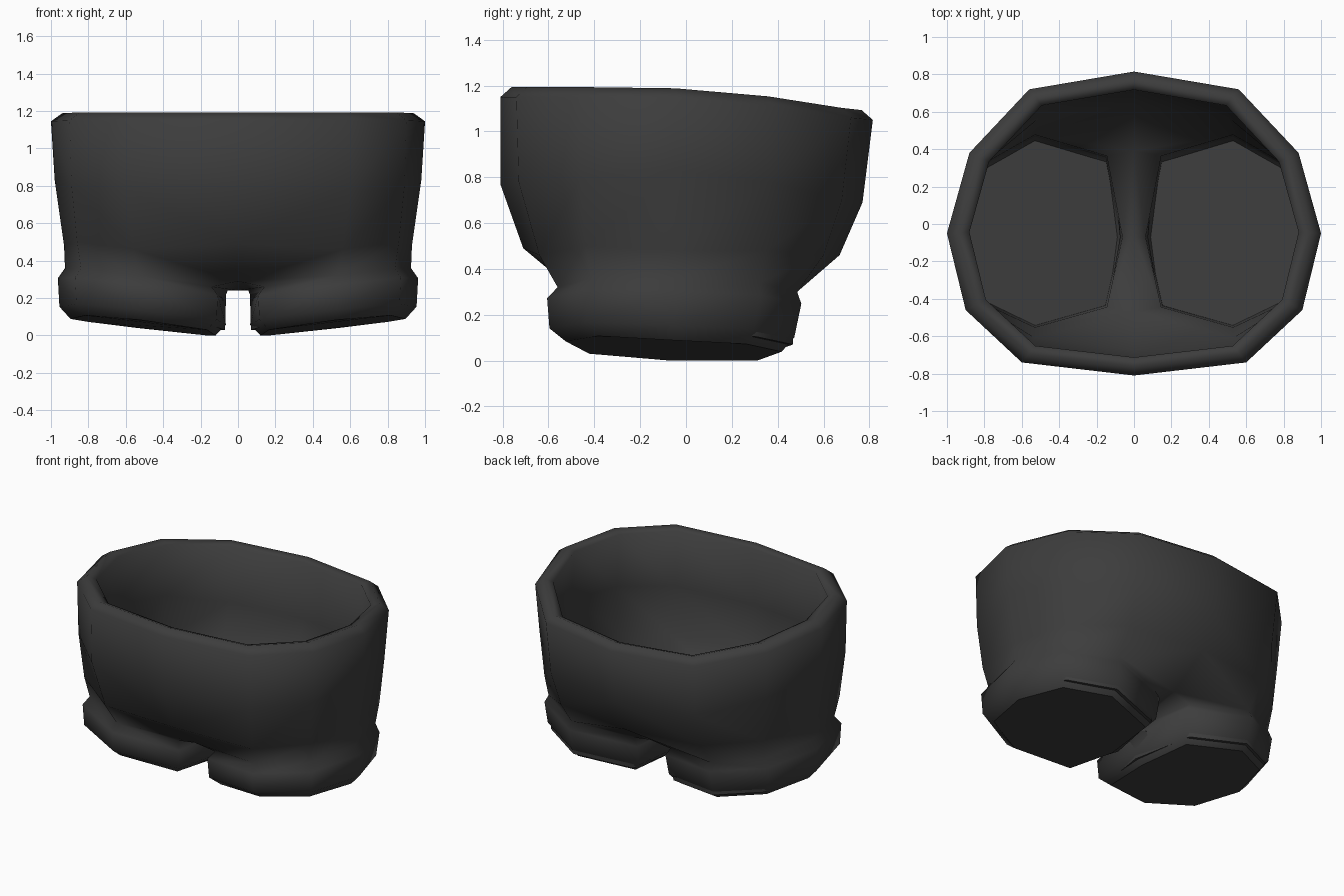
import bpy, bmesh

if "Cube" in bpy.data.objects:
    bpy.data.objects.remove(bpy.data.objects["Cube"])

# Half-ring profiles, from back centre round the right side to front centre
EDGE = [(0, .815, 1.05), (.56, .72, 1.06), (.88, .38, 1.11), (1, -.05, 1.145),
        (.90, -.46, 1.15), (.60, -.74, 1.15), (0, -.81, 1.15)]
MID = [(0, .77, .69), (.55, .68, .70), (.86, .36, .78), (.98, -.05, .83),
       (.89, -.46, .80), (.60, -.73, .78), (0, -.81, .77)]
LOW = [(0, .67, .46), (.53, .60, .46), (.83, .35, .48), (.93, -.05, .48),
       (.86, -.44, .50), (.56, -.64, .46), (0, -.71, .49)]
# Leg opening: five outer points then three along the inner thigh
NECK = [(.53, .485, .30), (.82, .32, .34), (.925, -.05, .36), (.84, -.41, .36),
        (.53, -.56, .32), (.14, -.45, .26), (.055, -.07, .24), (.14, .37, .25)]
CROTCH = [(0, -.47, .29), (0, -.07, .24), (0, .39, .28)]   # front to back
LEG = (.5, -.05)


def scaled(ring, s, dz=0.0, centre=(0, 0)):
    cx, cy = centre
    return [(cx + (x - cx) * s, cy + (y - cy) * s, z + dz) for x, y, z in ring]


def leg_ring(s, height, min_x, back=0.0):
    """Leg section: height 0 is the tilted sole, 1 is the neck."""
    out = []
    for (x, y, z), (nx, ny, nz) in zip(scaled(NECK, s, 0, LEG), NECK):
        sole = max(0, -.022 + .115 * nx + .08 * max(0, -ny))
        if y > .25:
            y -= back
        out.append((max(x, min_x), y, sole + (nz - sole) * height))
    return out


bm = bmesh.new()


def build_side(side):
    def add(ring):
        return [bm.verts.new((x * side, y, z)) for x, y, z in ring]

    def bridge(a, b, closed=False):
        n = len(a)
        for i in range(n if closed else n - 1):
            j = (i + 1) % n
            bm.faces.new((a[i], a[j], b[j], b[i])).smooth = True

    def hips(low, neck, crotch):
        """Join the torso to the leg opening and the crotch strip."""
        bridge(low[1:6], neck[:5])
        for corner in ((low[0], low[1], neck[0], crotch[2]),
                       (crotch[2], neck[0], neck[7]),
                       (low[5], low[6], crotch[0], neck[4]),
                       (neck[4], crotch[0], neck[5])):
            bm.faces.new(corner).smooth = True
        bridge(neck[5:8], crotch)

    def cap(ring):
        """Flat panel with a crisp border."""
        face = bm.faces.new(ring)
        for e in face.edges:
            e.smooth = False

    # outer cloth
    edge, mid, low, neck = add(EDGE), add(MID), add(LOW), add(NECK)
    bridge(edge, mid)
    bridge(mid, low)
    hips(low, neck, add(CROTCH))
    # rolled leg cuff and sole
    rings = [neck, add(leg_ring(1.09, .80, .075, .03)),
             add(leg_ring(1.07, .24, .065, .05)), add(leg_ring(.93, 0, .12, .03))]
    for a, b in zip(rings, rings[1:]):
        bridge(a, b, True)
    cap(rings[-1])
    # rounded waist rim
    top, inner = add(scaled(EDGE, .94, .043)), add(scaled(EDGE, .88, .025))
    bridge(edge, top)
    bridge(top, inner)
    # lining and the floor of each leg
    mid_in, low_in = add(scaled(MID, .925)), add(scaled(LOW, .95, .01))
    neck_in = add(scaled(NECK, .985, .015, LEG))
    bridge(inner, mid_in)
    bridge(mid_in, low_in)
    hips(low_in, neck_in, add(scaled(CROTCH, 1, .02)))
    floor = add(leg_ring(.965, .12, .07))
    bridge(neck_in, floor, True)
    cap(floor)


for side in (1, -1):
    build_side(side)
bmesh.ops.remove_doubles(bm, verts=bm.verts, dist=.0005)
bmesh.ops.recalc_face_normals(bm, faces=bm.faces)

mesh = bpy.data.meshes.new("shorts")
bm.to_mesh(mesh)
bm.free()
shorts = bpy.data.objects.new("shorts", mesh)
bpy.context.collection.objects.link(shorts)

# charcoal cloth
cloth = bpy.data.materials.new("charcoal cloth")
cloth.diffuse_color = (.046, .046, .046, 1)
cloth.use_nodes = True
cloth.node_tree.nodes["Principled BSDF"].inputs["Base Color"].default_value = cloth.diffuse_color
mesh.materials.append(cloth)
